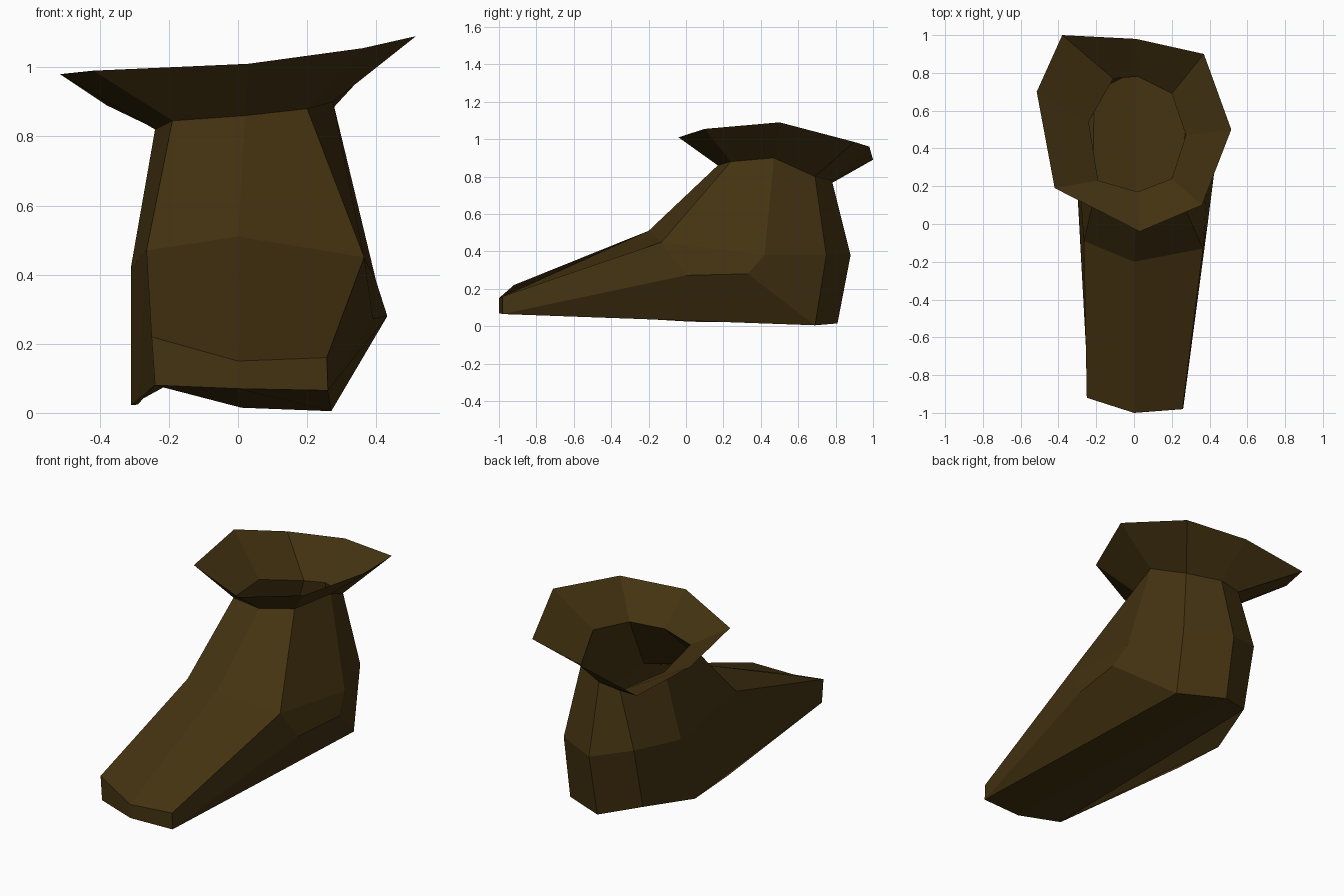
import bpy

leather = bpy.data.materials.new("dark_brown_leather")
leather.diffuse_color = (0.058, 0.033, 0.0056, 1)


def bridge(a, b, n=8):
    """Quads between two closed rings starting at indices a and b."""
    return [(a + i, a + (i + 1) % n, b + (i + 1) % n, b + i) for i in range(n)]


def make_part(name, verts, faces):
    mesh = bpy.data.meshes.new(name)
    mesh.from_pydata(verts, [], faces)
    mesh.materials.append(leather)
    mesh.update()
    obj = bpy.data.objects.new(name, mesh)
    bpy.context.collection.objects.link(obj)
    return obj


# Rings run counter-clockwise from above, starting at the front middle
rim = [(.03, -.04, 1.01), (.36, .10, 1.055), (.515, .50, 1.09), (.37, .90, .985),
       (.01, .98, .96), (-.38, 1.0, .89), (-.515, .70, .98), (-.42, .19, .99)]
neck = [(.02, .17, .86), (.20, .24, .88), (.275, .47, .90), (.20, .69, .80),
        (.02, .78, .78), (-.11, .77, .76), (-.24, .54, .82), (-.19, .23, .845)]
ankle = [(0, -.20, .51), (.365, -.13, .45), (.40, .42, .38), (.27, .75, .38),
         (.015, .88, .38), (-.21, .785, .44), (-.31, .49, .42), (-.265, -.09, .47)]
# Lower ring from right instep round the heel to left instep
heel = [(.39, 0, .272), (.432, .33, .28), (.27, .69, .005), (.01, .81, .015),
        (-.21, .70, .077), (-.31, .36, .022), (-.29, .03, .024)]
# Toe cap: top then bottom, left to right
toe = [(-.25, -.92, .22), (0, -1, .15), (.257, -.98, .16),
       (-.24, -.92, .08), (0, -1, .07), (.26, -.98, .065)]

# Flared cuff
make_part("cuff", neck + rim, bridge(0, 8))

# Boot body: indices neck 0-7, ankle 8-15, heel 16-22, toe 23-28
faces = bridge(8, 0)
faces += [(16 + i, 17 + i, 10 + i, 9 + i) for i in range(6)]   # heel walls
faces += [(23, 24, 8, 15), (24, 25, 9, 8)]                     # upper of foot
faces += [(25, 28, 16, 9), (26, 23, 15, 22)]                   # foot sides
faces += [(26, 27, 24, 23), (27, 28, 25, 24)]                  # toe front
faces += [(28, 18, 17, 16), (27, 19, 18, 28),                  # sole
          (26, 20, 19, 27), (26, 22, 21, 20)]
make_part("boot_body", neck + ankle + heel + toe, faces)
